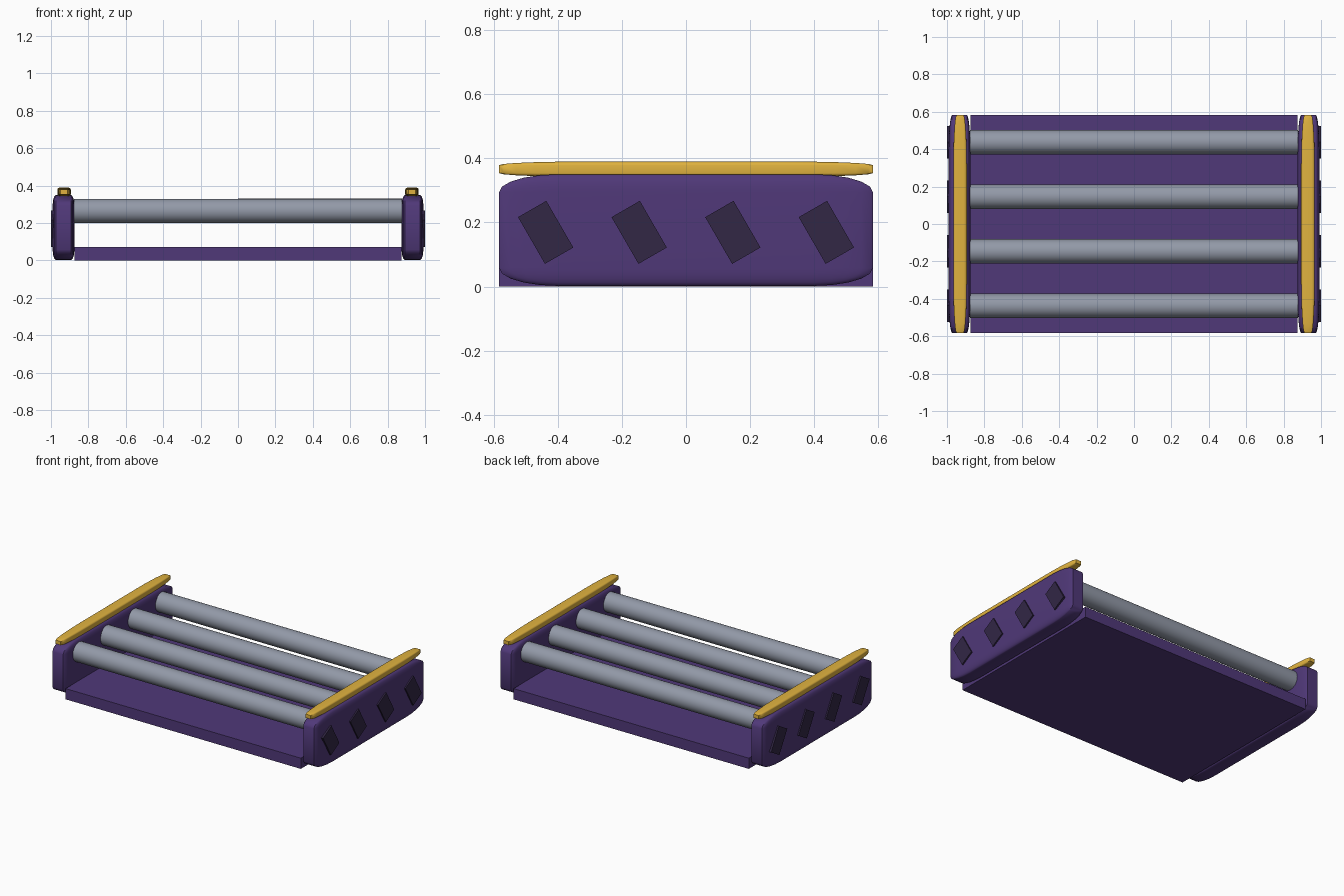
import bpy, bmesh
from math import radians
from mathutils import Matrix, Vector

if "Cube" in bpy.data.objects:
    bpy.data.objects.remove(bpy.data.objects["Cube"])


def material(name, rgb):
    m = bpy.data.materials.new(name)
    m.diffuse_color = (*rgb, 1)
    m.use_nodes = True
    m.node_tree.nodes["Principled BSDF"].inputs["Base Color"].default_value = m.diffuse_color
    return m


PURPLE = material("purple_paint", (0.08, 0.04, 0.19))
DARK = material("dark_stripe", (0.032, 0.02, 0.06))
YELLOW = material("yellow_paint", (0.75, 0.45, 0.05))
STEEL = material("steel", (0.29, 0.32, 0.39))


def finish(bm, name, mat, location, smooth):
    mesh = bpy.data.meshes.new(name)
    bm.to_mesh(mesh)
    bm.free()
    obj = bpy.data.objects.new(name, mesh)
    obj.location = location
    bpy.context.collection.objects.link(obj)
    mesh.materials.append(mat)
    if smooth:
        bpy.ops.object.select_all(action='DESELECT')
        obj.select_set(True)
        bpy.context.view_layer.objects.active = obj
        bpy.ops.object.shade_smooth_by_angle(angle=radians(40))
    return obj


def box(name, mat, location, size, rounding=0.0, tilt=0.0):
    """Box; rounding is a fraction of each side, so corners stretch with the box."""
    bm = bmesh.new()
    bmesh.ops.create_cube(bm, size=1)
    if rounding:
        bmesh.ops.bevel(bm, geom=bm.edges[:], offset=rounding, segments=5,
                        profile=0.5, affect='EDGES')
    bmesh.ops.scale(bm, vec=Vector(size), verts=bm.verts)
    bmesh.ops.rotate(bm, matrix=Matrix.Rotation(tilt, 3, 'X'), verts=bm.verts)
    return finish(bm, name, mat, location, rounding > 0)


def roller(name, y):
    bm = bmesh.new()
    bmesh.ops.create_cone(bm, cap_ends=True, segments=32, radius1=0.065,
                          radius2=0.065, depth=1.755,
                          matrix=Matrix.Rotation(radians(90), 4, 'Y'))
    return finish(bm, name, STEEL, (0, y, 0.265), True)


# Base tray
box("base", PURPLE, (0, 0, 0.036), (1.75, 1.165, 0.072))

# Rollers
ROWS = [-0.4375, -0.146, 0.146, 0.4375]
for i, y in enumerate(ROWS):
    roller(f"roller_{i + 1}", y)

# Side rails, yellow caps and slanted stripes on both sides
for side, sx in (("left", -1), ("right", 1)):
    box(f"{side}_rail", PURPLE, (sx * 0.933, 0, 0.176), (0.116, 1.165, 0.348), 0.16)
    box(f"{side}_rail_cap", YELLOW, (sx * 0.93, 0, 0.366), (0.072, 1.165, 0.048), 0.24)
    for i, y in enumerate(ROWS):
        box(f"{side}_stripe_{i + 1}", DARK, (sx * 0.991, y, 0.169),
            (0.018, 0.102, 0.168), tilt=radians(30))
